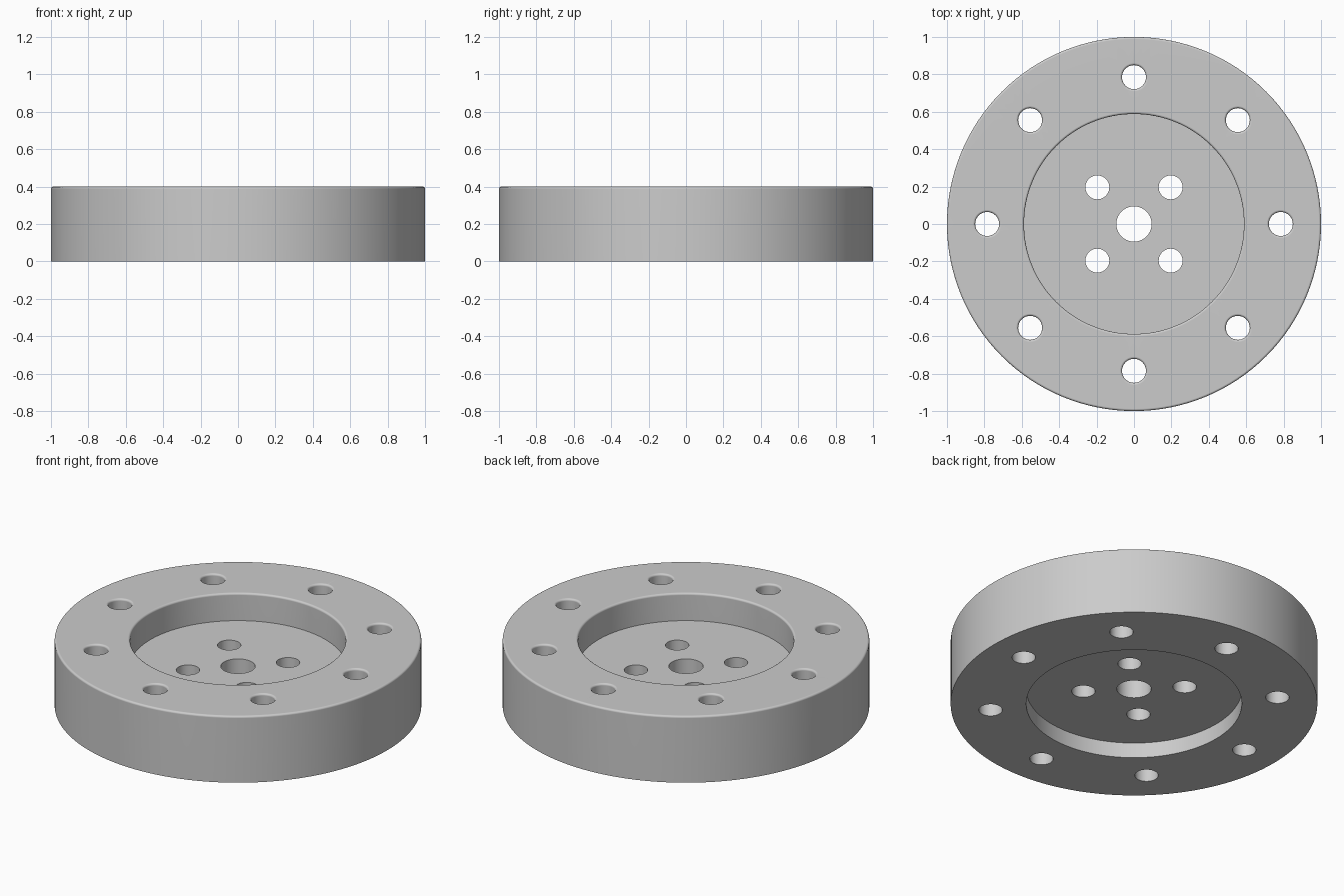
import bpy
import bmesh
from math import pi, sin, cos, radians
from mathutils import Matrix, Vector

old = bpy.data.objects.get("Cube")
if old:
    bpy.data.objects.remove(old, do_unlink=True)

HEIGHT = 0.4
FILLET = 0.012
RECESS = 0.588
HOLE = 0.064


def fillet(cx, cz, start, end, steps=4):
    """Quarter-round points about a centre, angles in degrees."""
    points = []
    for i in range(steps + 1):
        a = radians(start + (end - start) * i / steps)
        points.append((cx + FILLET * cos(a), cz + FILLET * sin(a)))
    return points


def lathe(bm, profile, sides, offset=(0, 0, 0)):
    """Turn a closed profile of (radius, height) points about the z axis."""
    rings = []
    for r, z in profile:
        count = sides if r > 0 else 1
        rings.append([bm.verts.new(Vector(offset) + Vector(
            (r * cos(2 * pi * k / sides), r * sin(2 * pi * k / sides), z)))
            for k in range(count)])
    for i, low in enumerate(rings):
        high = rings[(i + 1) % len(rings)]
        if len(low) == len(high) == 1:
            continue
        for k in range(sides):
            n = (k + 1) % sides
            corners = [low[k % len(low)], low[n % len(low)],
                       high[n % len(high)], high[k % len(high)]]
            bm.faces.new(list(dict.fromkeys(corners)))


def make_object(name, bm):
    bmesh.ops.recalc_face_normals(bm, faces=bm.faces)
    mesh = bpy.data.meshes.new(name)
    bm.to_mesh(mesh)
    bm.free()
    obj = bpy.data.objects.new(name, mesh)
    bpy.context.collection.objects.link(obj)
    return obj


# Flange body: rounded rim, recess on both sides, web and centre bore
rim = HEIGHT - FILLET
profile = [(0.094, 0.092), (RECESS, 0.092), (RECESS, 0), (1, 0)]
profile += fillet(1 - FILLET, rim, 0, 90)
profile += fillet(RECESS + FILLET, rim, 90, 180)
profile += [(RECESS, 0.235), (0.094, 0.235)]
bm = bmesh.new()
lathe(bm, profile, 128)
flange = make_object("flange", bm)

# Cutters: eight rim holes flared at the top, four plain web holes
flared = [(0, -0.1), (HOLE, -0.1)]
flared += fillet(HOLE + FILLET, rim, 180, 90)
flared += [(HOLE + FILLET, 0.5), (0, 0.5)]
plain = [(0, -0.1), (HOLE, -0.1), (HOLE, 0.5), (0, 0.5)]
bm = bmesh.new()
for i in range(8):
    a = i * pi / 4
    lathe(bm, flared, 40, (0.785 * cos(a), 0.785 * sin(a), 0))
for x in (-0.196, 0.196):
    for y in (-0.196, 0.196):
        lathe(bm, plain, 40, (x, y, 0))
cutter = make_object("bolt_hole_cutter", bm)
cutter.hide_render = True

# Cut the holes, then drop the cutter
bpy.context.view_layer.objects.active = flange
flange.select_set(True)
cut = flange.modifiers.new("bolt_holes", 'BOOLEAN')
cut.operation = 'DIFFERENCE'
cut.solver = 'EXACT'
cut.object = cutter
bpy.ops.object.modifier_apply(modifier=cut.name)
bpy.data.objects.remove(cutter, do_unlink=True)

# Smooth walls with crisp edges and flat-looking faces
bpy.ops.object.shade_smooth_by_angle(angle=radians(30))
normals = flange.modifiers.new("flat_faces", 'WEIGHTED_NORMAL')
normals.keep_sharp = True

# Single grey material
grey = bpy.data.materials.new("light_grey")
grey.use_nodes = True
colour = (0.6, 0.6, 0.6, 1)
grey.diffuse_color = colour
grey.node_tree.nodes["Principled BSDF"].inputs["Base Color"].default_value = colour
flange.data.materials.clear()
flange.data.materials.append(grey)
